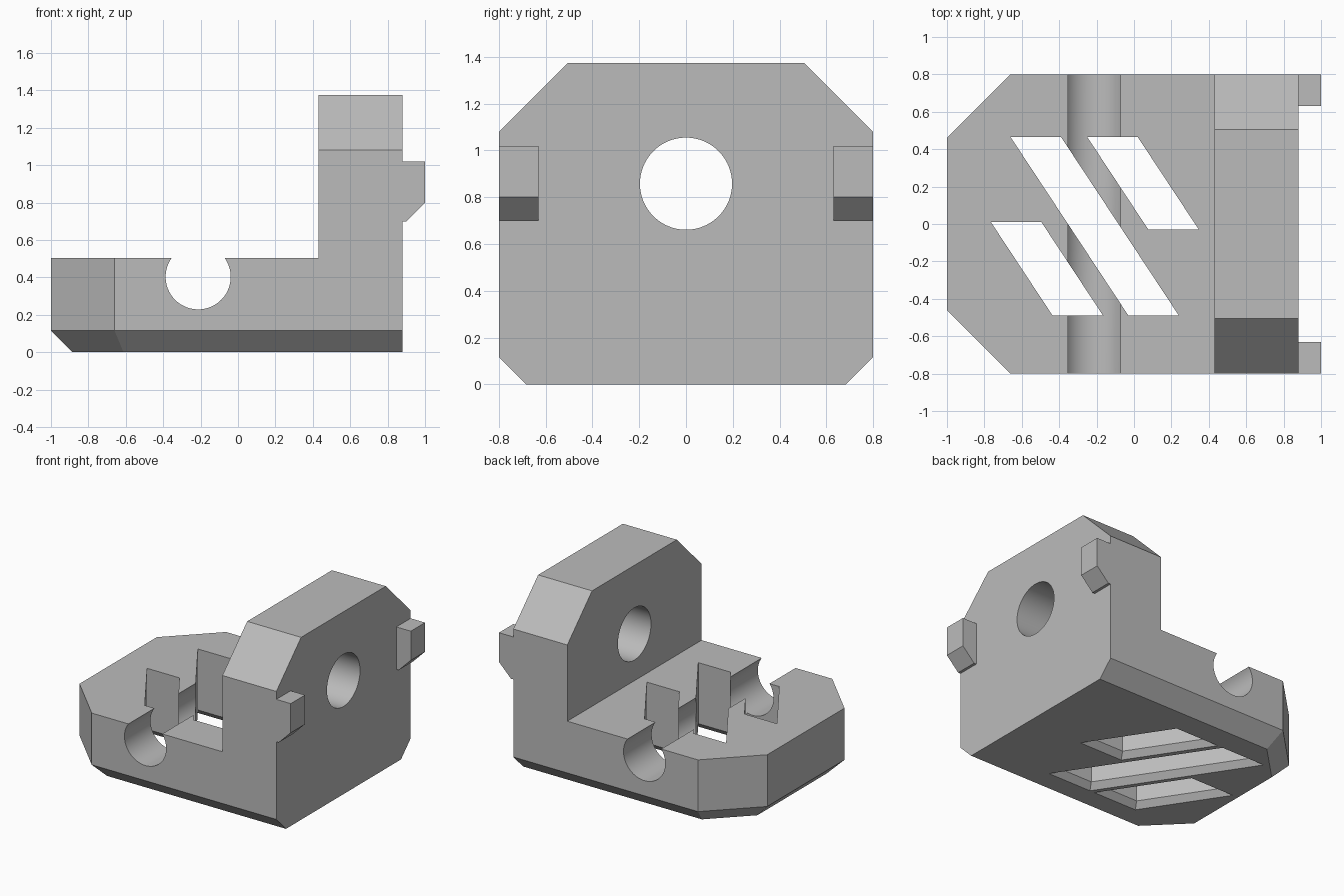
import bpy, bmesh, math
from mathutils import Vector

if "Cube" in bpy.data.objects:
    bpy.data.objects.remove(bpy.data.objects["Cube"], do_unlink=True)

GREY = (0.5, 0.5, 0.5, 1)
mat = bpy.data.materials.new("plain grey")
mat.use_nodes = True
mat.diffuse_color = GREY
mat.node_tree.nodes["Principled BSDF"].inputs["Base Color"].default_value = GREY


def loft(name, rings):
    """Closed solid through matching rings of 3D points."""
    bm = bmesh.new()
    loops = [[bm.verts.new(p) for p in ring] for ring in rings]
    n = len(loops[0])
    bm.faces.new(loops[0])
    bm.faces.new(loops[-1])
    for low, high in zip(loops, loops[1:]):
        for i in range(n):
            j = (i + 1) % n
            bm.faces.new((low[i], low[j], high[j], high[i]))
    bmesh.ops.recalc_face_normals(bm, faces=bm.faces)
    mesh = bpy.data.meshes.new(name)
    bm.to_mesh(mesh)
    bm.free()
    obj = bpy.data.objects.new(name, mesh)
    bpy.context.collection.objects.link(obj)
    mesh.materials.append(mat)
    return obj


def cylinder(name, radius, length, location, rotation):
    bpy.ops.mesh.primitive_cylinder_add(vertices=96, radius=radius, depth=length,
                                        location=location, rotation=rotation)
    obj = bpy.context.object
    obj.name = name
    obj.data.materials.append(mat)
    return obj


def combine(target, tool, operation):
    mod = target.modifiers.new(tool.name, "BOOLEAN")
    mod.operation = operation
    mod.solver = "EXACT"
    mod.object = tool
    bpy.context.view_layer.objects.active = target
    bpy.ops.object.modifier_apply(modifier=mod.name)
    bpy.data.objects.remove(tool, do_unlink=True)


# Base plate with clipped corners and a chamfered underside
def base_ring(z, inset):
    k = inset * math.tan(math.pi / 8)
    half = [(0.88, 0.8 - inset), (-0.66 + k, 0.8 - inset), (-1 + inset, 0.46 - k)]
    outline = half + [(x, -y) for x, y in reversed(half)]
    return [(x, y, z) for x, y in outline]


body = loft("bracket_body", [base_ring(0, 0.115), base_ring(0.115, 0), base_ring(0.505, 0)])

# Upright wall with clipped top corners
wall_half = [(0.8, 0.3), (0.8, 1.08), (0.505, 1.375)]
wall_outline = wall_half + [(-y, z) for y, z in reversed(wall_half)]
wall = loft("upright_wall", [[(x, y, z) for y, z in wall_outline] for x in (0.43, 0.88)])
combine(body, wall, "UNION")

# Locating tabs on the outer face of the wall
tab_profile = [(0.8, 0.7), (0.9, 0.7), (1, 0.8), (1, 1.02), (0.8, 1.02)]
for side, label in ((1, "back"), (-1, "front")):
    tab = loft(label + "_tab", [[(x, side * y, z) for x, z in tab_profile] for y in (0.63, 0.8)])
    combine(body, tab, "UNION")

# Round hole through the wall and round channel across the base
quarter = math.pi / 2
combine(body, cylinder("wall_hole", 0.197, 1, (0.65, 0, 0.858), (0, quarter, 0)), "DIFFERENCE")
combine(body, cylinder("channel", 0.174, 2, (-0.213, 0, 0.403), (quarter, 0, 0)), "DIFFERENCE")

# Slanted slots, flared at the underside
SLANT, WIDTH, FLARE, FLARE_Z = 0.66, 0.27, 0.04, 0.045


def slot_ring(x, y_top, y_low, z, grow):
    side = grow * math.hypot(1, SLANT)
    points = []
    for y, order in ((y_top + grow, (0, 1)), (y_low - grow, (1, 0))):
        shift = x + SLANT * (y_top - y)
        edges = (shift - side, shift + WIDTH + side)
        points += [(edges[i], y, z) for i in order]
    return points


for i, (x, y_top, y_low) in enumerate([(-0.66, 0.465, -0.49), (-0.25, 0.465, -0.03),
                                       (-0.765, 0.01, -0.49)]):
    levels = [(-0.02, FLARE * (FLARE_Z + 0.02) / FLARE_Z), (FLARE_Z, 0), (0.7, 0)]
    slot = loft("slot_%d" % i, [slot_ring(x, y_top, y_low, z, g) for z, g in levels])
    combine(body, slot, "DIFFERENCE")

# Keep flat faces crisp and round bores smooth
bpy.ops.object.select_all(action="DESELECT")
body.select_set(True)
bpy.context.view_layer.objects.active = body
bpy.ops.object.shade_smooth_by_angle(angle=math.radians(20))
